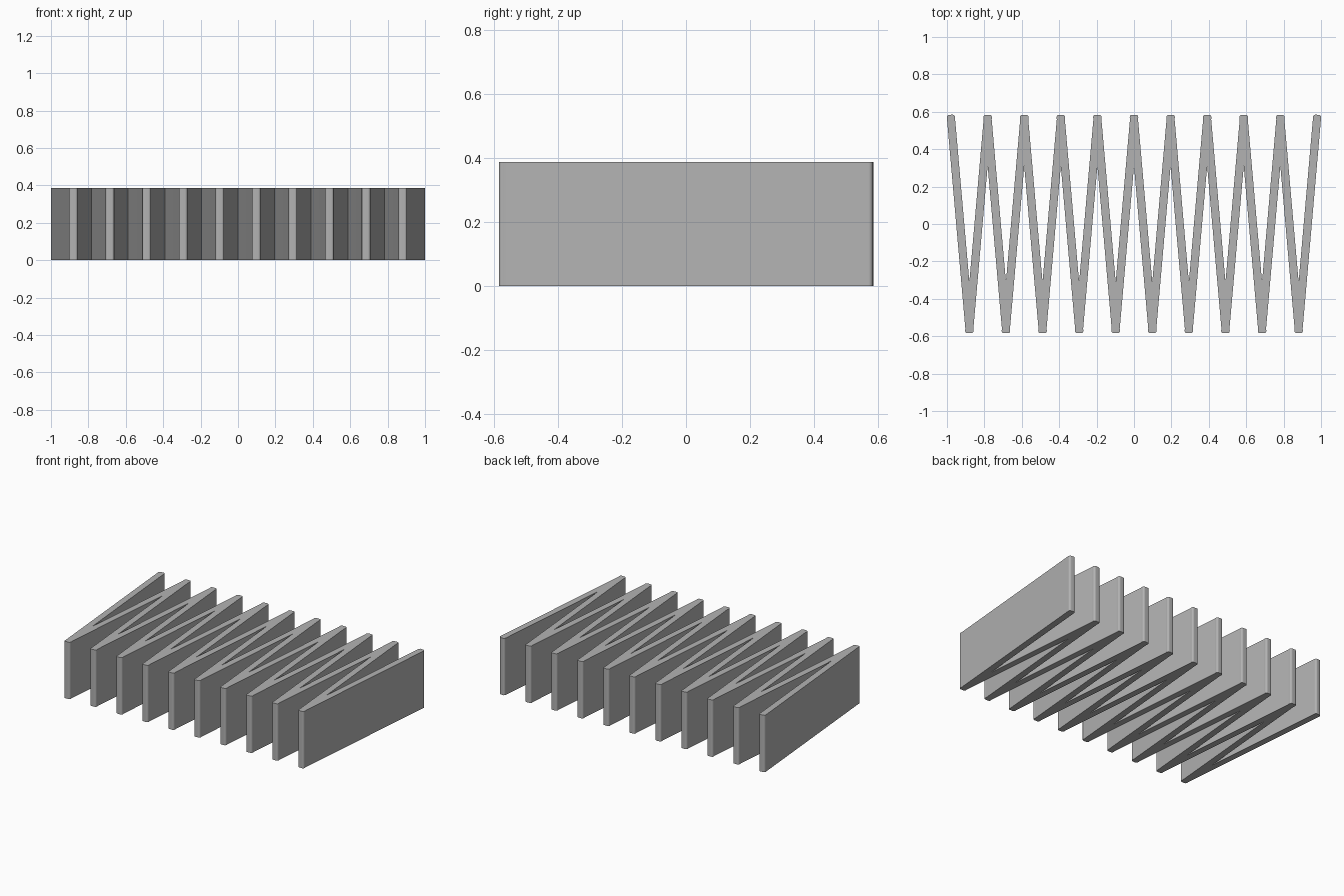
import bpy
import bmesh
from math import atan, cos, sin, pi
from mathutils import Matrix, Vector

PEAKS = 11          # folds along the back
END = 0.978         # x of the outermost folds
PITCH = 2 * END / (PEAKS - 1)
FOLD_Y = 0.56       # y of each fold's pivot
HALF = 0.0215       # half the panel thickness
TIP = 0.024         # how far a tip reaches past its pivot
ROUND = 0.013       # corner radius of a tip
NOTCH = 0.31        # y where neighbouring panels part
HEIGHT = 0.387
STEPS = 5
LEAN = atan(PITCH / 2 / (2 * FOLD_Y))

cube = bpy.data.objects.get("Cube")
if cube:
    bpy.data.objects.remove(cube)


def rounded_tip(x, y, angle, joined):
    """Rounded end of a panel; joined folds flare slightly past the pivot."""
    width = HALF + (0.0015 if joined else 0)
    points = [Vector((-HALF, 0))] if joined else []
    for side in (-1, 1):
        for i in range(STEPS + 1):
            t = i / STEPS * pi / 2
            a = pi - t if side < 0 else pi / 2 - t
            points.append(Vector((side * (width - ROUND) + ROUND * cos(a),
                                  TIP - ROUND + ROUND * sin(a))))
    if joined:
        points.append(Vector((HALF, 0)))
    turn = Matrix.Rotation(angle, 2)
    return [turn @ p + Vector((x, y)) for p in points]


# Zigzag outline: back edge left to right, then front edge right to left
outline = []
for i in range(PEAKS):
    x = -END + i * PITCH
    lean = LEAN if i == 0 else -LEAN if i == PEAKS - 1 else 0
    outline += rounded_tip(x, FOLD_Y, lean, 0 < i < PEAKS - 1)
    if i < PEAKS - 1:
        outline.append(Vector((x + PITCH / 2, -NOTCH)))
for i in reversed(range(PEAKS - 1)):
    x = -END + (i + 0.5) * PITCH
    outline += rounded_tip(x, -FOLD_Y, pi, True)
    if i > 0:
        outline.append(Vector((x - PITCH / 2, NOTCH)))

# Extrude the outline upward
bm = bmesh.new()
base = bm.faces.new([bm.verts.new((p.x, p.y, 0)) for p in outline])
top = bmesh.ops.extrude_face_region(bm, geom=[base], use_keep_orig=True)
bmesh.ops.translate(bm, vec=(0, 0, HEIGHT),
                    verts=[v for v in top["geom"] if isinstance(v, bmesh.types.BMVert)])
bmesh.ops.recalc_face_normals(bm, faces=bm.faces)
caps = [f for f in bm.faces if len(f.verts) > 4]
bmesh.ops.triangulate(bm, faces=caps, ngon_method='EAR_CLIP')
mesh = bpy.data.meshes.new("folded_strip")
bm.to_mesh(mesh)
bm.free()

strip = bpy.data.objects.new("folded_strip", mesh)
bpy.context.collection.objects.link(strip)

# Single plain grey
grey = bpy.data.materials.new("plain_grey")
grey.use_nodes = True
colour = (0.45, 0.45, 0.45, 1)
grey.diffuse_color = colour
grey.node_tree.nodes["Principled BSDF"].inputs["Base Color"].default_value = colour
mesh.materials.append(grey)

# Smooth tips, flat panels
bpy.ops.object.select_all(action='DESELECT')
strip.select_set(True)
bpy.context.view_layer.objects.active = strip
bpy.ops.object.shade_smooth_by_angle(angle=pi / 6)
normals = strip.modifiers.new("flat_panels", 'WEIGHTED_NORMAL')
normals.keep_sharp = True
